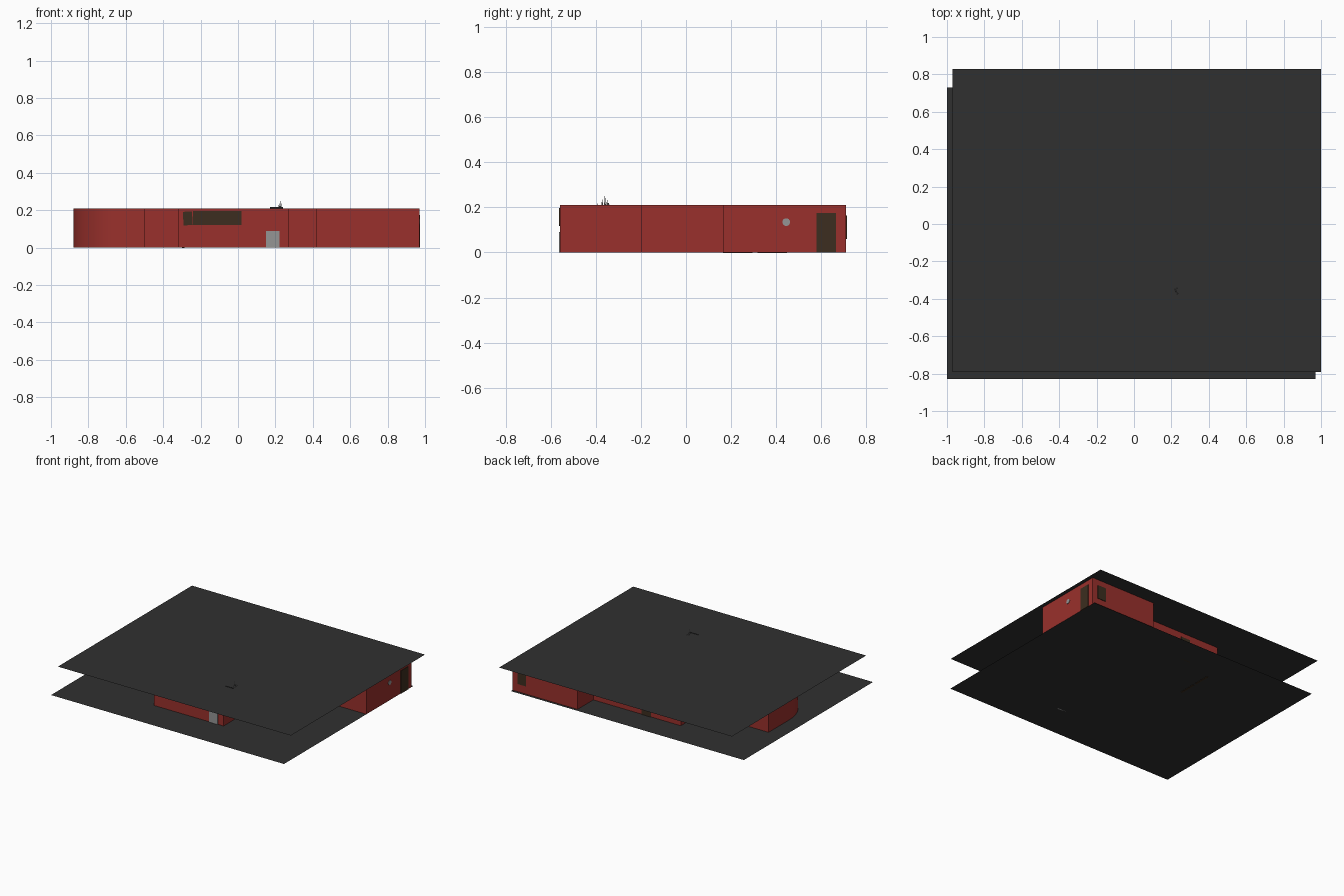
import bpy, bmesh, math
from mathutils import Vector

if "Cube" in bpy.data.objects:
    bpy.data.objects.remove(bpy.data.objects["Cube"])


def material(name, rgb):
    m = bpy.data.materials.new(name)
    m.diffuse_color = (*rgb, 1)
    m.use_nodes = True
    m.node_tree.nodes["Principled BSDF"].inputs["Base Color"].default_value = m.diffuse_color
    return m


RED = material("red_wall", (0.32, 0.03, 0.025))
DARK = material("dark_slab", (0.03, 0.03, 0.03))
BROWN = material("brown_panel", (0.045, 0.027, 0.014))
GREY = material("light_grey", (0.3, 0.3, 0.3))
H = 0.21


def finish(name, bm, mat):
    me = bpy.data.meshes.new(name)
    bm.to_mesh(me)
    bm.free()
    me.materials.append(mat)
    ob = bpy.data.objects.new(name, me)
    bpy.context.collection.objects.link(ob)
    return ob


def plane(name, x0, x1, y0, y1, z, mat):
    bm = bmesh.new()
    bm.faces.new([bm.verts.new((x, y, z)) for x, y in
                  ((x0, y0), (x1, y0), (x1, y1), (x0, y1))])
    return finish(name, bm, mat)


def box(name, lo, hi, mat, tilt=0):
    lo, hi = Vector(lo), Vector(hi)
    bm = bmesh.new()
    bmesh.ops.create_cube(bm, size=1)
    bmesh.ops.scale(bm, vec=hi - lo, verts=bm.verts)
    ob = finish(name, bm, mat)
    ob.location = (lo + hi) / 2
    ob.rotation_euler.y = tilt
    return ob


# Floor, roof and raised roof panel: paper-thin sheets
plane("floor", -1, 0.97, -0.83, 0.73, 0, DARK)
plane("roof", -0.97, 1, -0.79, 0.83, H, DARK)
plane("roof_panel", -0.06, 0.46, -0.57, -0.15, H + 0.004, DARK)

# Outer walls: stepped outline with one rounded corner
arc = [(-0.58 + 0.3 * math.cos(a), 0.3 * math.sin(a))
       for a in (math.pi + i * math.pi / 24 for i in range(13))]
outline = [(0.27, -0.56), (0.27, -0.2), (0.42, -0.2), (0.42, 0.165),
           (0.97, 0.165), (0.97, 0.71), (0.42, 0.71), (0.42, 0.52),
           (-0.32, 0.52), (-0.32, 0.26), (-0.88, 0.26), *arc,
           (-0.5, -0.3), (-0.5, -0.2), (-0.32, -0.2), (-0.32, -0.56)]
bm = bmesh.new()
low = [bm.verts.new((x, y, 0)) for x, y in outline]
top = [bm.verts.new((x, y, H)) for x, y in outline]
for i in range(len(low)):
    j = (i + 1) % len(low)
    bm.faces.new((low[i], low[j], top[j], top[i]))
walls = finish("outer_walls", bm, RED)
bpy.context.view_layer.objects.active = walls
walls.select_set(True)
bpy.ops.object.shade_smooth_by_angle(angle=math.radians(30))

# Front: long window, tilted shutter, grey door
box("front_window", (-0.24, -0.564, 0.122), (0.02, -0.556, 0.197), BROWN)
box("front_shutter", (-0.293, -0.565, 0.12), (-0.244, -0.556, 0.193), BROWN, -0.06)
box("front_door", (0.15, -0.565, 0), (0.222, -0.556, 0.09), GREY)

# Right side: door and round plaque
box("side_door", (0.966, 0.58, 0), (0.974, 0.665, 0.175), BROWN)
bm = bmesh.new()
bmesh.ops.create_cone(bm, cap_ends=True, segments=24, radius1=0.017,
                      radius2=0.017, depth=0.008)
plaque = finish("round_plaque", bm, GREY)
plaque.location = (0.97, 0.445, 0.135)
plaque.rotation_euler.y = math.pi / 2

# Back: small window and door; left: pair of door leaves
box("back_window", (0.855, 0.706, 0.06), (0.925, 0.714, 0.165), BROWN)
box("back_door", (-0.07, 0.516, 0), (0.01, 0.524, 0.175), BROWN)
for k, y in enumerate((0.165, 0.318)):
    box(f"double_door_{k}", (-0.3, y, -0.003), (-0.285, y + 0.13, 0.172), BROWN)

# Small antenna on the roof
box("antenna_base", (0.17, -0.395, H), (0.24, -0.392, H + 0.007), DARK)
for k, (dx, dy, h) in enumerate(((0, 0, 0.045), (0.006, -0.012, 0.025),
                                 (-0.006, 0.01, 0.022), (0.004, 0.016, 0.012))):
    bm = bmesh.new()
    bmesh.ops.create_cone(bm, cap_ends=True, segments=6, radius1=0.004,
                          radius2=0.0005, depth=h)
    spike = finish(f"antenna_spike_{k}", bm, GREY)
    spike.location = (0.225 + dx, -0.36 + dy, H + h / 2)
